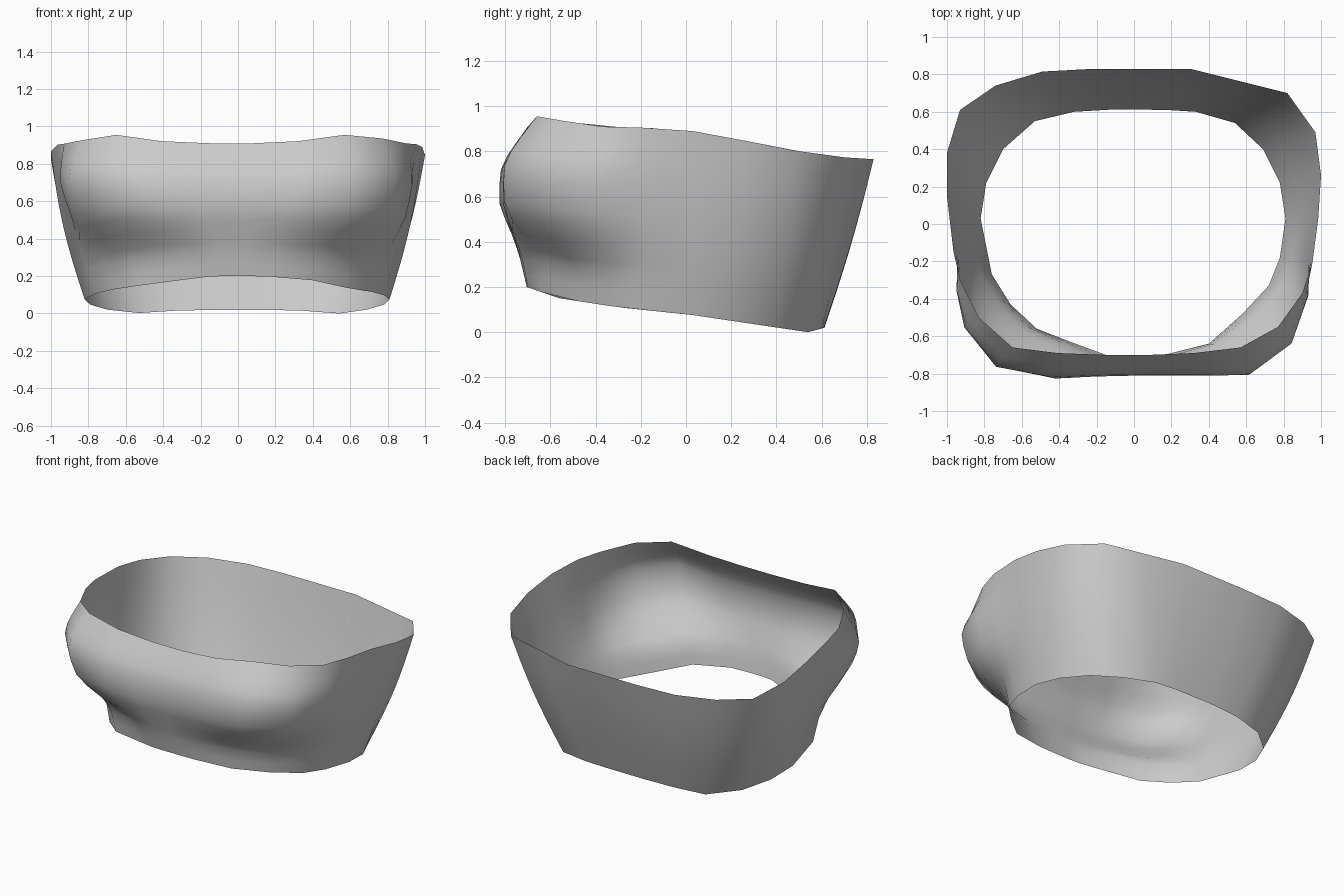
import bpy, bmesh, math
from mathutils import Vector

# Rim outlines in plan, counter-clockwise from front centre
bottom = [(.03, -.705), (.16, -.70), (.40, -.64), (.58, -.48), (.72, -.33), (.78, -.18),
          (.81, .03), (.78, .22), (.69, .40), (.54, .54), (.33, .60), (.17, .61),
          (-.10, .613), (-.32, .60), (-.53, .55), (-.70, .40), (-.79, .22), (-.82, .03),
          (-.76, -.27), (-.66, -.43), (-.52, -.56), (-.34, -.63), (-.15, -.70), (-.06, -.705)]
top = [(.08, -.70), (.32, -.69), (.57, -.66), (.77, -.55), (.90, -.37), (.955, -.20),
       (.985, .03), (1.0, .26), (.97, .49), (.82, .70), (.56, .765), (.30, .83),
       (-.21, .83), (-.49, .815), (-.74, .74), (-.93, .61), (-1.0, .38), (-1.0, .15),
       (-.965, -.15), (-.93, -.30), (-.83, -.50), (-.65, -.66), (-.41, -.69), (-.15, -.70)]
# Widest outline of the front bulge, by column
bulge = {0: (.03, -.805), 1: (.30, -.805), 2: (.60, -.80), 3: (.82, -.63), 4: (.91, -.38),
         19: (-.915, -.38), 20: (-.87, -.56), 21: (-.70, -.76), 22: (-.41, -.82), 23: (-.20, -.81)}
# Rim heights along y
bottom_z = [(-.705, .20), (-.56, .15), (-.30, .11), (0, .08), (.54, .0), (.615, .02)]
top_z = [(-.70, .91), (-.66, .955), (-.40, .91), (-.20, .905), (0, .895), (.30, .84), (.60, .78), (.83, .765)]
# Height fraction and bulge strength of each ring
rings = [(0, 0), (.08, -.02), (.17, -.02), (.24, .15), (.33, .52), (.42, .83), (.51, 1.03),
         (.62, 1.05), (.72, 1), (.80, .8), (.88, .5), (1, 0)]


def height(table, y):
    for (y0, z0), (y1, z1) in zip(table, table[1:]):
        if y <= y1:
            return z0 + (z1 - z0) * max(0, (y - y0) / (y1 - y0))
    return table[-1][1]


# Open band
bm = bmesh.new()
grid = []
for t, w in rings:
    row = []
    for i, (b, a) in enumerate(zip(bottom, top)):
        lo = Vector((*b, height(bottom_z, b[1])))
        hi = Vector((*a, height(top_z, a[1])))
        p = lo.lerp(hi, t)
        if i in bulge:
            # the underside is a gentle slope at the centre, a deep hollow at the corners
            soft = {0: .8, 23: .8, 1: .7, 22: .6}.get(i, 0)
            k = w + soft * max(0, min(1, t / .5) - w) if t < .5 else w
            mid = lo.lerp(hi, .6)
            p.x += (bulge[i][0] - mid.x) * k
            p.y += (bulge[i][1] - mid.y) * k
        else:
            # sides and back bow out slightly
            bow = math.sin(math.pi * t)
            p.x += .025 * bow * b[0] / .8
            p.y += .010 * bow * max(0, b[1]) / .6
        row.append(bm.verts.new(p))
    grid.append(row)
n = len(bottom)
for r0, r1 in zip(grid, grid[1:]):
    for i in range(n):
        j = (i + 1) % n
        bm.faces.new((r0[i], r0[j], r1[j], r1[i])).smooth = True

mesh = bpy.data.meshes.new("band_shell")
bm.to_mesh(mesh)
bm.free()
bpy.context.collection.objects.link(bpy.data.objects.new("band_shell", mesh))
